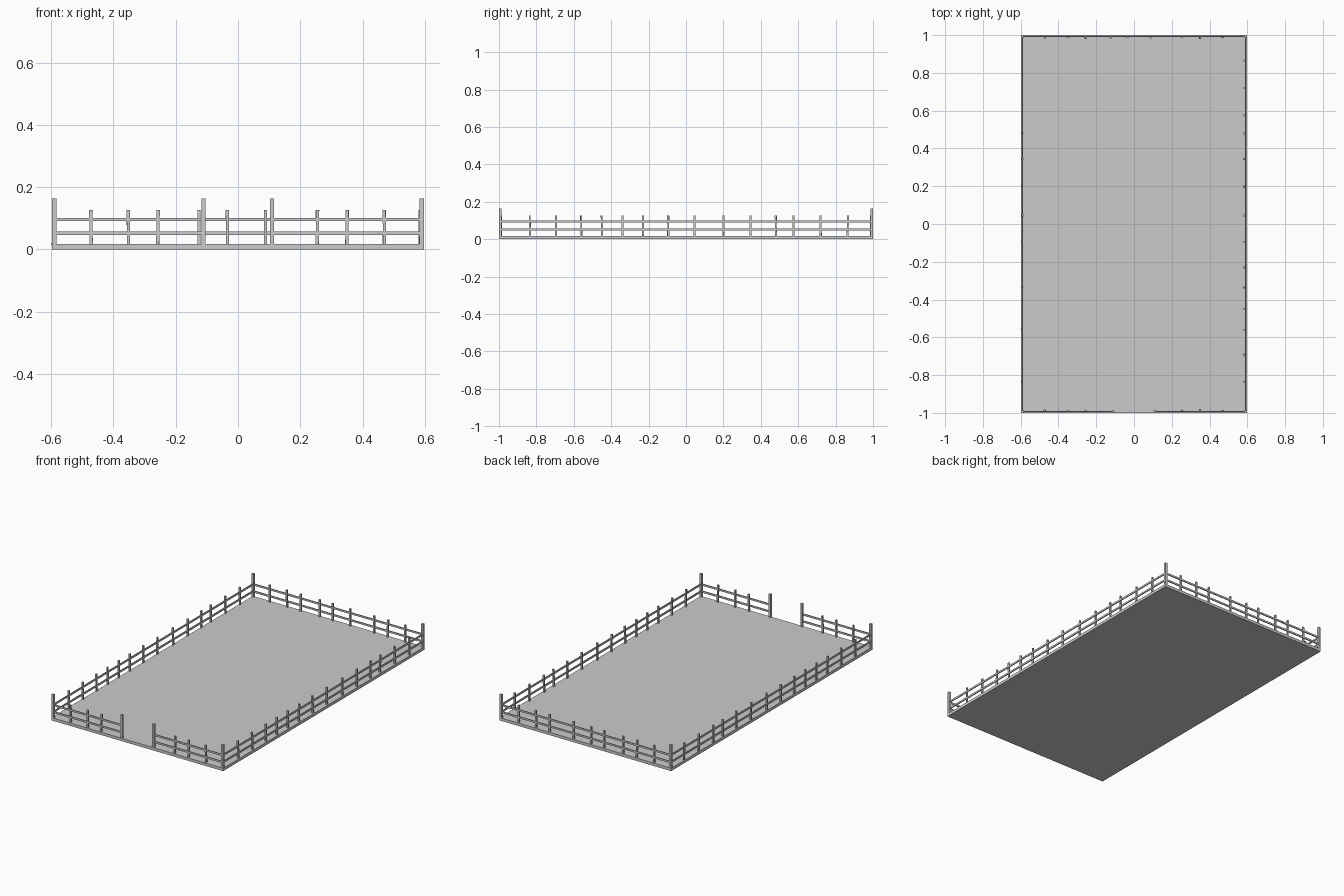
import bpy
import random

random.seed(4)
cube = bpy.data.objects.get("Cube")
if cube:
    bpy.data.objects.remove(cube, do_unlink=True)

grey = bpy.data.materials.new("plain grey")
grey.use_nodes = True
grey.diffuse_color = (0.6, 0.6, 0.6, 1)
grey.node_tree.nodes["Principled BSDF"].inputs["Base Color"].default_value = (0.6, 0.6, 0.6, 1)

HX, HY = 0.597, 1.0      # half size of the ground slab
FLOOR = 0.018            # top of the slab
TALL, SHORT = 0.164, 0.126
EX, EY = HX - 0.007, HY - 0.007   # fence centre lines


def box(name, lo, hi):
    """Axis aligned box between two corners."""
    bpy.ops.mesh.primitive_cube_add(size=1, location=[(a + b) / 2 for a, b in zip(lo, hi)])
    ob = bpy.context.object
    ob.name = name
    ob.scale = [b - a for a, b in zip(lo, hi)]
    ob.data.materials.append(grey)
    return ob


def post(name, x, y, top, width, lean=0.0):
    r = width / 2
    ob = box(name, (x - r, y - r, FLOOR - 0.004), (x + r, y + r, top))
    ob.rotation_euler = [random.uniform(-lean, lean) for _ in range(3)]


def rails(name, x0, x1, y0, y1):
    """Two horizontal rails along one fence run."""
    for level, z in (("lower", 0.052), ("upper", 0.096)):
        box(f"{name}_{level}_rail", (x0, y0, z - 0.0055), (x1, y1, z + 0.0055))


# Ground slab
box("ground_slab", (-HX, -HY, 0), (HX, HY, FLOOR))

# Tall corner and gate posts
for sx in (-1, 1):
    post("front_corner_post", sx * EX, -EY, TALL, 0.014)
    post("back_corner_post", sx * EX, EY, TALL, 0.014)
    post("gate_post", -0.001 + sx * 0.11, -EY, TALL, 0.013)

# Rails on all four sides, with the gateway left open
T = 0.003
rails("left", EX - T, EX + T, -EY, EY)
rails("right", -EX - T, -EX + T, -EY, EY)
rails("back", -EX, EX, EY - T, EY + T)
rails("front_right", -EX, -0.11, -EY - T, -EY + T)
rails("front_left", 0.11, EX, -EY - T, -EY + T)

# Short posts along the sides, set beside the rails
for y in (-0.835, -0.695, -0.56, -0.45, -0.34, -0.23, -0.095,
          0.045, 0.2, 0.345, 0.48, 0.575, 0.72, 0.865):
    post("left_short_post", EX - 0.005, y, SHORT, 0.01, 0.02)
    post("right_short_post", -EX - 0.002, y, SHORT, 0.01, 0.02)

# Short posts along the back and the two front runs
for x in (-0.472, -0.352, -0.257, -0.125, -0.034, 0.088, 0.255, 0.35, 0.47):
    post("back_short_post", x, EY - 0.004, SHORT, 0.01, 0.02)
    if abs(x) > 0.2:
        post("front_short_post", x, -EY + 0.004, SHORT, 0.01, 0.02)
